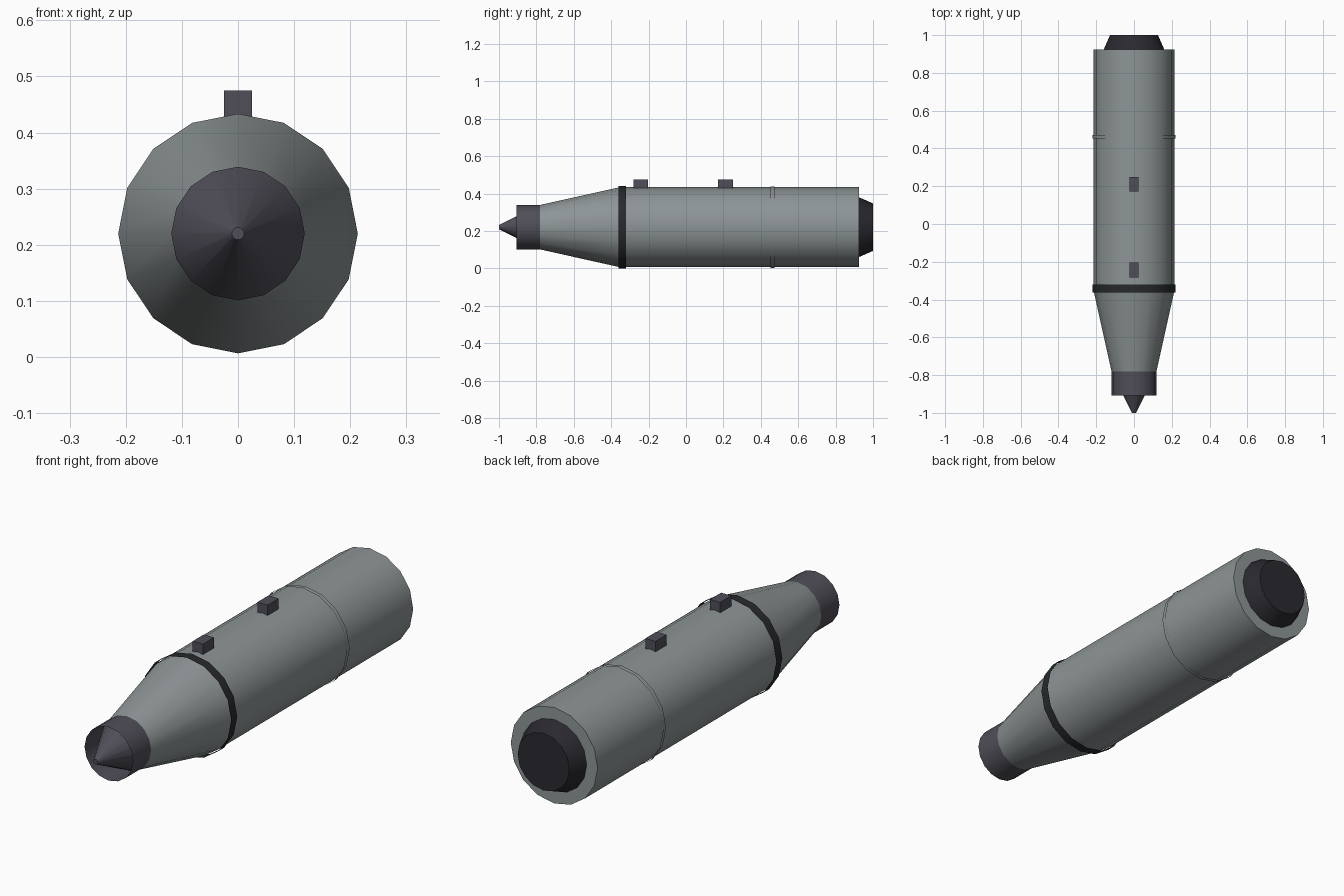
import bpy, bmesh, math

if "Cube" in bpy.data.objects:
    bpy.data.objects.remove(bpy.data.objects["Cube"])

SIDES = 16
AXIS_Z = 0.22  # height of the long axis


def material(name, rgb):
    m = bpy.data.materials.new(name)
    m.diffuse_color = (*rgb, 1)
    m.use_nodes = True
    m.node_tree.nodes["Principled BSDF"].inputs["Base Color"].default_value = m.diffuse_color
    return m


casing_grey = material("casing grey", (0.27, 0.30, 0.305))
fitting_grey = material("dark fitting grey", (0.080, 0.077, 0.098))
band_black = material("band black", (0.020, 0.022, 0.025))
tail_black = material("tail black", (0.023, 0.022, 0.029))


def finish(name, bm, mat):
    mesh = bpy.data.meshes.new(name)
    bm.to_mesh(mesh)
    bm.free()
    mesh.materials.append(mat)
    ob = bpy.data.objects.new(name, mesh)
    bpy.context.collection.objects.link(ob)
    return ob


def lathe(name, profile, mat, front_cap=False, back_cap=False):
    """Spin (y, radius) points, listed front to back, about the long axis."""
    bm = bmesh.new()
    angles = [2 * math.pi * i / SIDES for i in range(SIDES)]
    rings = [[bm.verts.new((r * math.cos(a), y, r * math.sin(a) + AXIS_Z))
              for a in angles] for y, r in profile]
    for a, b in zip(rings, rings[1:]):
        for i in range(SIDES):
            j = (i + 1) % SIDES
            bm.faces.new((a[i], b[i], b[j], a[j]))
    if front_cap:
        bm.faces.new(rings[0])
    if back_cap:
        bm.faces.new(rings[-1][::-1])
    ob = finish(name, bm, mat)
    bpy.ops.object.select_all(action='DESELECT')
    ob.select_set(True)
    bpy.context.view_layer.objects.active = ob
    bpy.ops.object.shade_smooth_by_angle(angle=math.radians(30))
    return ob


def box(name, lo, hi, mat):
    bm = bmesh.new()
    bmesh.ops.create_cube(bm, size=1)
    for v in bm.verts:
        v.co = [(l + h) / 2 + c * (h - l) for c, l, h in zip(v.co, lo, hi)]
    return finish(name, bm, mat)


# Casing: tapered front and straight rear
lathe("front_taper", [(-0.78, 0.119), (-0.355, 0.2135)], casing_grey)
lathe("main_body", [(-0.355, 0.2135), (0.925, 0.2135)], casing_grey, back_cap=True)

# Thin open sleeves around the casing
lathe("front_band", [(-0.362, 0.22), (-0.32, 0.22)], band_black)
lathe("rear_seam", [(0.452, 0.2185), (0.472, 0.2185)], casing_grey)

# Open nose collar with the pointed tip rising through it
lathe("nose_collar", [(-0.907, 0.119), (-0.777, 0.119)], fitting_grey)
lathe("nose_tip", [(-1.0, 0.011), (-0.785, 0.119)], fitting_grey, front_cap=True)

# Tapered tail plug
lathe("tail_plug", [(0.92, 0.162), (1.0, 0.127)], tail_black, back_cap=True)

# Mounting lugs on top
for name, y in (("front_lug", -0.243), ("rear_lug", 0.211)):
    box(name, (-0.025, y - 0.039, 0.415), (0.025, y + 0.039, 0.475), fitting_grey)
